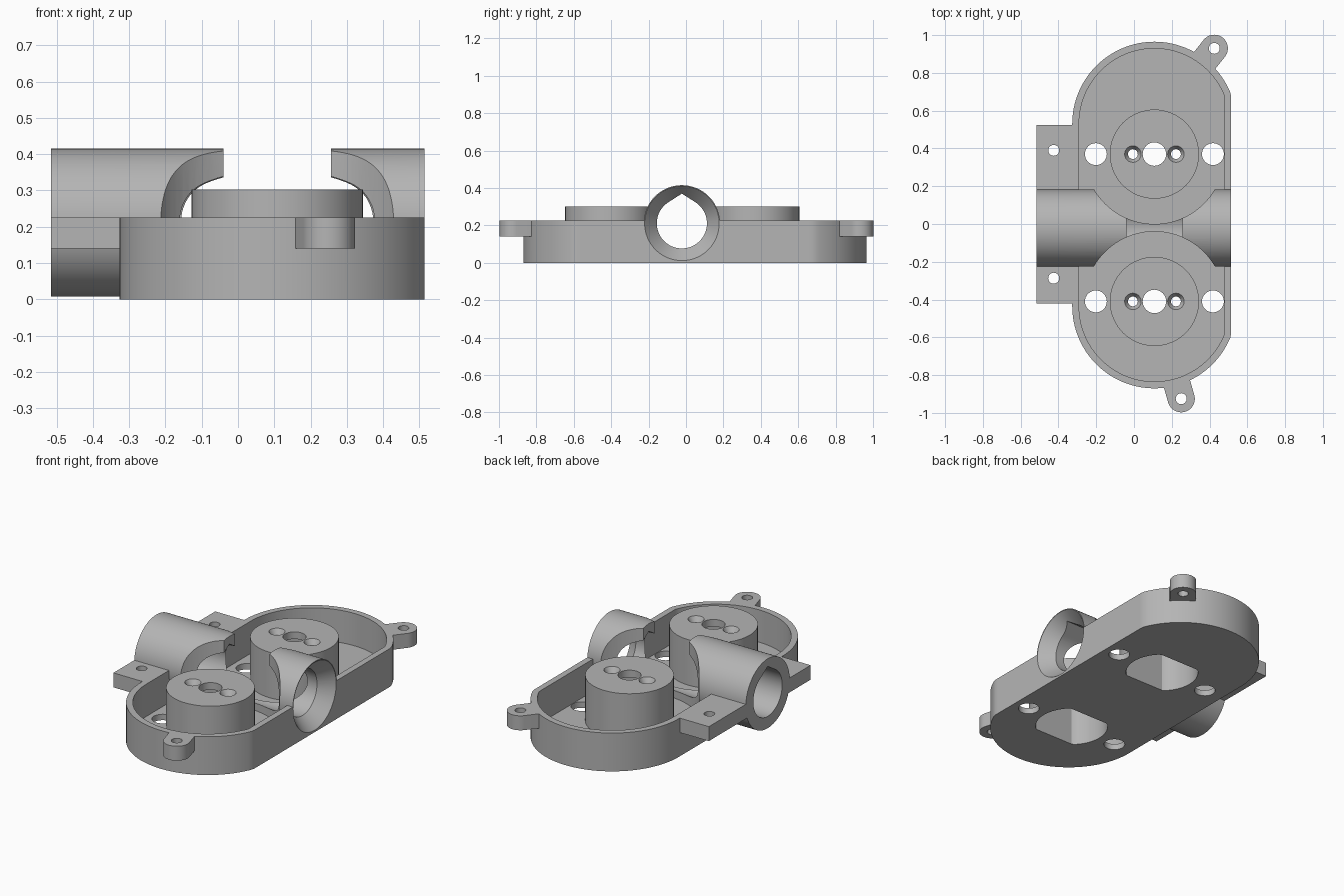
import bpy, bmesh, math
from mathutils import Matrix, Vector

if "Cube" in bpy.data.objects:
    bpy.data.objects.remove(bpy.data.objects["Cube"], do_unlink=True)

CX = 0.108                 # shared centre line of mounts and rounded ends
MOUNTS = (0.37, -0.41)     # y of the two motor mounts
TUBE_Y, TUBE_Z, TUBE_R = -0.022, 0.211, 0.204
LEFT, RIGHT = -0.516, 0.514
RIM, FLOOR, TAB = 0.225, 0.035, 0.14
ALONG_X = Matrix(((0, 0, 1), (1, 0, 0), (0, 1, 0))).to_4x4()  # local z -> world x

grey = bpy.data.materials.new("plain grey")
grey.use_nodes = True
grey.diffuse_color = (0.46, 0.46, 0.46, 1)
grey.node_tree.nodes["Principled BSDF"].inputs["Base Color"].default_value = grey.diffuse_color


def prism(name, pts, z0, z1, turn=None, top_pts=None):
    """Closed solid from an outline, optionally ending in another outline."""
    bm = bmesh.new()
    low = [bm.verts.new((x, y, z0)) for x, y in pts]
    high = [bm.verts.new((x, y, z1)) for x, y in (top_pts or pts)]
    bm.faces.new(low[::-1])
    bm.faces.new(high)
    for i in range(len(low)):
        j = (i + 1) % len(low)
        bm.faces.new((low[i], low[j], high[j], high[i]))
    if turn:
        bm.transform(turn)
    bmesh.ops.recalc_face_normals(bm, faces=bm.faces)
    mesh = bpy.data.meshes.new(name)
    bm.to_mesh(mesh)
    bm.free()
    mesh.materials.append(grey)
    ob = bpy.data.objects.new(name, mesh)
    bpy.context.collection.objects.link(ob)
    return ob


def arc(cx, cy, r, a0=0, a1=360, n=64):
    full = a1 - a0 == 360
    steps = n if full else n + 1
    angles = [math.radians(a0 + (a1 - a0) * i / n) for i in range(steps)]
    return [(cx + r * math.cos(a), cy + r * math.sin(a)) for a in angles]


def box(x0, x1, y0, y1):
    return [(x0, y0), (x1, y0), (x1, y1), (x0, y1)]


def combine(target, tool, op):
    """Apply one boolean and drop the tool."""
    mod = target.modifiers.new(op, 'BOOLEAN')
    mod.operation, mod.object, mod.solver = op, tool, 'EXACT'
    deps = bpy.context.evaluated_depsgraph_get()
    mesh = bpy.data.meshes.new_from_object(target.evaluated_get(deps))
    target.modifiers.clear()
    target.data = mesh
    bpy.data.objects.remove(tool, do_unlink=True)


def add(target, *args, **kw):
    combine(target, prism("addition", *args, **kw), 'UNION')


def cut(target, *args, **kw):
    combine(target, prism("cutter", *args, **kw), 'DIFFERENCE')


def tray_outline(inset):
    """Rounded-end outline with a flat on the right-hand edge."""
    r = 0.435 - inset
    pts = arc(CX, 0.53, r, 0, 180) + arc(CX, -0.435, r, 180, 360)
    return [(min(x, RIGHT - inset), y) for x, y in pts]


# Tray with side tabs and two screw ears
housing = prism("gear_housing", tray_outline(0), 0, RIM)
add(housing, box(LEFT, -0.3, -0.42, 0.525), TAB, RIM)
ears = (((0.425, 0.93), 0.53), ((0.25, -0.925), -0.435))
for (ex, ey), base_y in ears:
    inward = Vector((CX - ex, base_y - ey)).normalized()
    ang = math.degrees(math.atan2(-inward.y, -inward.x))
    tip = arc(ex, ey, 0.072, ang - 90, ang + 90, 24)
    root = [(x + inward.x * 0.15, y + inward.y * 0.15) for x, y in (tip[-1], tip[0])]
    add(housing, tip + root, TAB, RIM)
cut(housing, tray_outline(0.036), FLOOR, 0.6)

# Cross tube, scooped out around each mount and opened in the middle
tube = prism("cross_tube", arc(TUBE_Y, TUBE_Z, TUBE_R, n=96), LEFT, RIGHT, turn=ALONG_X)
for my in MOUNTS:
    cut(tube, arc(CX, my, 0.37, n=96), FLOOR, 0.6)
cut(tube, box(-0.04, 0.256, -0.2, 0.2), 0.2, 0.6)
combine(housing, tube, 'UNION')

# Peaked bore through the tube and the flared mouth
bore = arc(TUBE_Y, TUBE_Z, 0.134, 122, 418, 72) + [(TUBE_Y, 0.37)]
cut(housing, bore, -0.7, 0.7, turn=ALONG_X)
cut(housing, arc(TUBE_Y, TUBE_Z, 0.125), RIGHT - 0.09, RIGHT + 0.002,
    turn=ALONG_X, top_pts=arc(TUBE_Y, TUBE_Z, 0.201))

# Motor mounts: boss, flat-sided pocket from below, shaft and screw holes
for my in MOUNTS:
    add(housing, arc(CX, my, 0.236), FLOOR - 0.015, 0.302)
    pocket = [(x, max(my - 0.15, min(my + 0.15, y))) for x, y in arc(CX, my, 0.2)]
    cut(housing, pocket, -0.1, 0.26)
    cut(housing, arc(CX, my, 0.062, n=32), 0.2, 0.4)
    for side in (-1, 1):
        sx = CX + side * 0.114
        cut(housing, arc(sx, my, 0.026, n=24), 0.2, 0.4)
        cut(housing, arc(sx, my, 0.026, n=24), 0.272, 0.304,
            top_pts=arc(sx, my, 0.045, n=24))
        cut(housing, arc(CX + side * 0.31, my, 0.058, n=32), -0.1, 0.12)

# Fixing holes in ears and tabs
for hx, hy in [e[0] for e in ears] + [(-0.425, 0.39), (-0.425, -0.287)]:
    cut(housing, arc(hx, hy, 0.029, n=24), 0.1, 0.3)

bpy.ops.object.select_all(action='DESELECT')
housing.select_set(True)
bpy.context.view_layer.objects.active = housing
bpy.ops.object.shade_smooth_by_angle(angle=math.radians(25))
